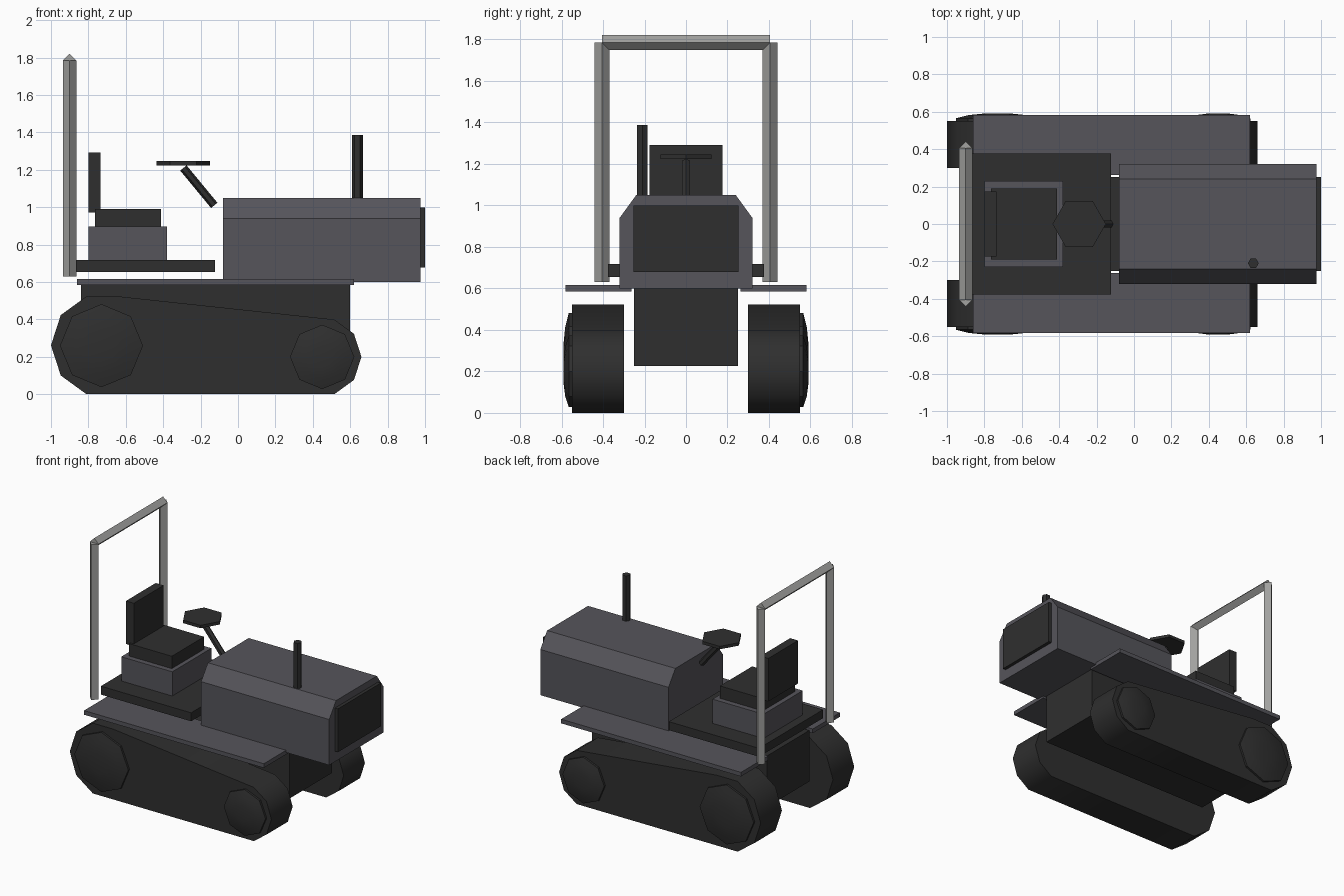
import bpy
import bmesh
from math import cos, sin, pi, radians
from mathutils import Vector

cube = bpy.data.objects.get("Cube")
if cube:
    bpy.data.objects.remove(cube, do_unlink=True)


def material(name, rgb):
    mat = bpy.data.materials.new(name)
    mat.use_nodes = True
    mat.diffuse_color = (*rgb, 1)
    mat.node_tree.nodes["Principled BSDF"].inputs["Base Color"].default_value = (*rgb, 1)
    return mat


BLACK = material("dark rubber", (0.028, 0.028, 0.028))
GREY = material("slate grey paint", (0.092, 0.09, 0.104))
STEEL = material("light steel", (0.36, 0.36, 0.35))
X, Y, Z = Vector((1, 0, 0)), Vector((0, 1, 0)), Vector((0, 0, 1))


def finish(name, bm, mat, mirror=False, smooth=0):
    bmesh.ops.recalc_face_normals(bm, faces=bm.faces)
    mesh = bpy.data.meshes.new(name)
    bm.to_mesh(mesh)
    bm.free()
    mesh.materials.append(mat)
    obj = bpy.data.objects.new(name, mesh)
    bpy.context.collection.objects.link(obj)
    if smooth:
        bpy.ops.object.select_all(action="DESELECT")
        obj.select_set(True)
        bpy.context.view_layer.objects.active = obj
        bpy.ops.object.shade_smooth_by_angle(angle=radians(smooth))
    if mirror:
        mod = obj.modifiers.new("other side", "MIRROR")
        mod.use_axis = (False, True, False)
        mod.use_mirror_merge = False
    return obj


def ring(centre, radius, sides, u, v, start=0, count=None):
    steps = range(start, start + (count or sides))
    return [Vector(centre) + radius * (cos(2 * pi * i / sides) * u + sin(2 * pi * i / sides) * v)
            for i in steps]


def prism(name, points, offset, mat, **kw):
    bm = bmesh.new()
    face = bm.faces.new([bm.verts.new(p) for p in points])
    result = bmesh.ops.extrude_face_region(bm, geom=[face], use_keep_orig=True)
    moved = [g for g in result["geom"] if isinstance(g, bmesh.types.BMVert)]
    bmesh.ops.translate(bm, verts=moved, vec=offset)
    return finish(name, bm, mat, **kw)


def box(name, x, y, z, mat, **kw):
    corners = [(x[0], y[0], z[0]), (x[1], y[0], z[0]), (x[1], y[1], z[0]), (x[0], y[1], z[0])]
    return prism(name, corners, Z * (z[1] - z[0]), mat, **kw)


def hub(name, centre, radius):
    # Shallow domed cap on the outer face of a track
    bm = bmesh.new()
    loops = []
    for scale, y in ((1, 0.54), (1, 0.565), (0.7, 0.582), (0.35, 0.59)):
        pts = ring((centre[0], y, centre[1]), radius * scale, 8, X, Z)
        loops.append([bm.verts.new(p) for p in pts])
    for a, b in zip(loops, loops[1:]):
        for i in range(8):
            j = (i + 1) % 8
            bm.faces.new((a[i], a[j], b[j], b[i]))
    bm.faces.new(loops[0])
    bm.faces.new(loops[-1])
    finish(name, bm, BLACK, mirror=True, smooth=40)


# Tracks: two half decagons joined into one belt outline
rear, front = (-0.725, 0.262), (0.45, 0.2)
belt = ring((rear[0], 0.3, rear[1]), 0.275, 10, X, Z, start=2, count=7)
belt += ring((front[0], 0.3, front[1]), 0.21, 10, X, Z, start=8, count=5)
prism("track", belt, Y * 0.25, BLACK, mirror=True, smooth=40)
hub("rear_track_hub", (-0.73, 0.26), 0.222)
hub("front_track_hub", (0.45, 0.2), 0.172)

# Chassis, fenders and driver platform
box("chassis", (-0.84, 0.6), (-0.25, 0.25), (0.225, 0.605), BLACK)
box("fender", (-0.86, 0.62), (0.262, 0.582), (0.585, 0.616), GREY, mirror=True)
box("driver_platform", (-0.865, -0.122), (-0.377, 0.377), (0.655, 0.718), BLACK)

# Engine hood with chamfered shoulders, grille and exhaust
half = [(0.32, 0.6), (0.32, 0.94), (0.24, 1.05)]
outline = half + [(-y, z) for y, z in reversed(half)]
prism("engine_hood", [Vector((-0.08, y, z)) for y, z in outline], X * 1.055, GREY)
box("front_grille", (0.97, 1.0), (-0.252, 0.252), (0.678, 1.0), BLACK)
prism("exhaust_pipe", ring((0.638, -0.21, 1.04), 0.029, 6, X, Y), Z * 0.347, BLACK)

# Seat
box("seat_base", (-0.8, -0.38), (-0.23, 0.23), (0.715, 0.898), GREY)
box("seat_cushion", (-0.765, -0.412), (-0.19, 0.19), (0.895, 0.99), BLACK)
box("seat_back", (-0.8, -0.735), (-0.175, 0.175), (0.972, 1.292), BLACK)

# Steering wheel on a slanted column
prism("steering_wheel", ring((-0.293, 0, 1.224), 0.143, 6, X, Y), Z * 0.022, BLACK)
column = Vector((0.165, 0, -0.2))
side = Y.cross(column).normalized()
prism("steering_column", ring((-0.292, 0, 1.21), 0.022, 6, side, Y), column, BLACK)

# Roll bar made of square tube turned on edge
prism("roll_bar_post", ring((-0.9, 0.405, 0.63), 0.036, 4, X, Y), Z * 1.155, STEEL, mirror=True)
prism("roll_bar_top", ring((-0.9, -0.405, 1.785), 0.036, 4, X, Z), Y * 0.81, STEEL)
